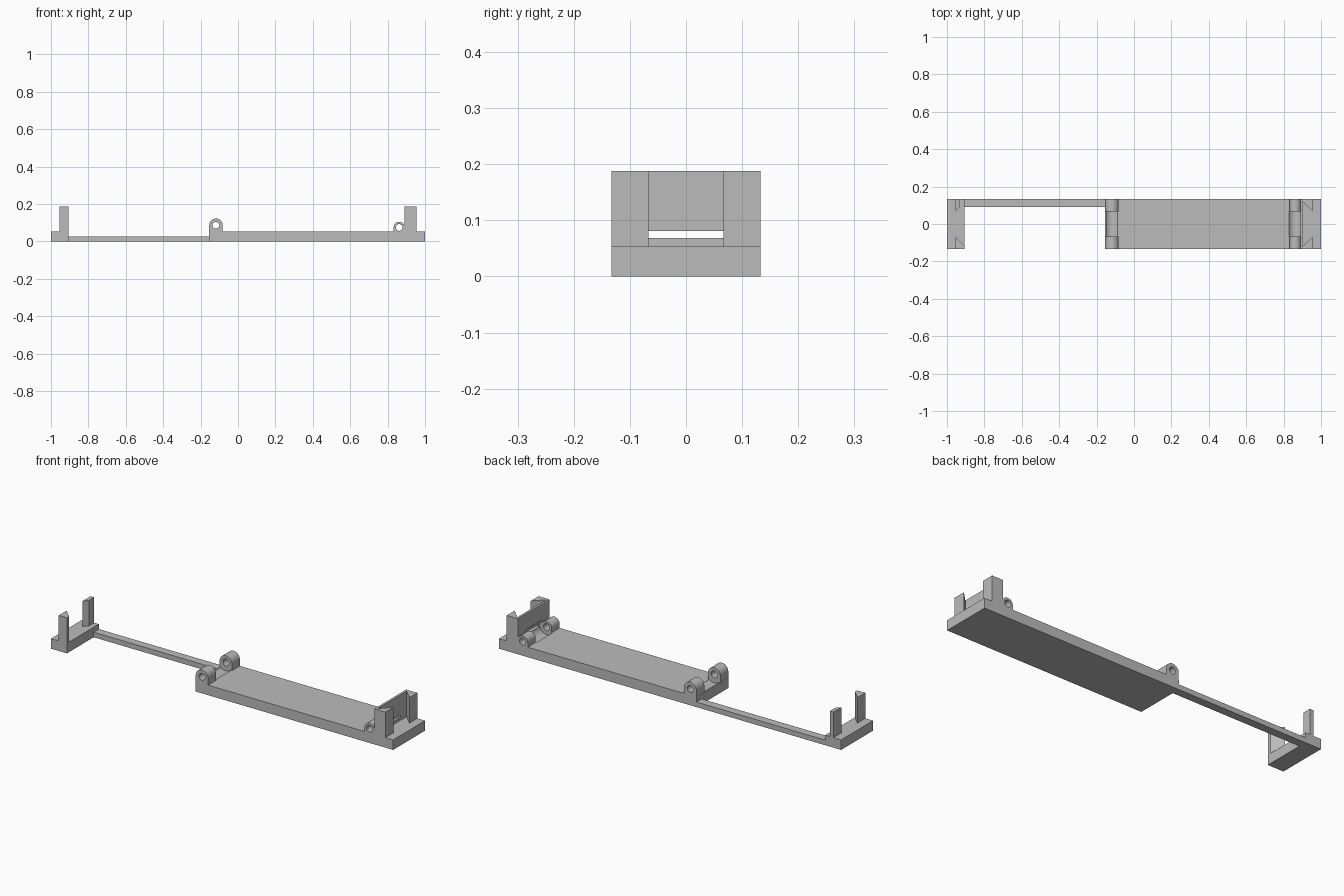
import bpy, bmesh, math

if "Cube" in bpy.data.objects:
    bpy.data.objects.remove(bpy.data.objects["Cube"], do_unlink=True)

GREY = bpy.data.materials.new("plain grey")
GREY.use_nodes = True
colour = (0.5, 0.5, 0.5, 1)
GREY.diffuse_color = colour
GREY.node_tree.nodes["Principled BSDF"].inputs["Base Color"].default_value = colour

W = 0.133      # half width of the whole part
GAP = 0.067    # half width of the hinge gap and slot mouths
BASE = 0.053   # base thickness
TOP = 0.188    # post height


def prism(name, points, start, end, axis):
    """Extrude a flat profile along 'y' (points are x, z) or 'z' (points are x, y)."""
    def place(p, d):
        return (p[0], d, p[1]) if axis == "y" else (p[0], p[1], d)
    bm = bmesh.new()
    low = [bm.verts.new(place(p, start)) for p in points]
    high = [bm.verts.new(place(p, end)) for p in points]
    bm.faces.new(low)
    bm.faces.new(high)
    for i in range(len(points)):
        j = (i + 1) % len(points)
        bm.faces.new((low[i], low[j], high[j], high[i]))
    bmesh.ops.recalc_face_normals(bm, faces=bm.faces)
    mesh = bpy.data.meshes.new(name)
    bm.to_mesh(mesh)
    bm.free()
    mesh.materials.append(GREY)
    obj = bpy.data.objects.new(name, mesh)
    bpy.context.collection.objects.link(obj)
    return obj


def box(name, x0, x1, y0, y1, z0, z1):
    return prism(name, [(x0, y0), (x1, y0), (x1, y1), (x0, y1)], z0, z1, "z")


def arc(cx, cz, r, sweep, steps):
    return [(cx + r * math.cos(sweep * i / steps), cz + r * math.sin(sweep * i / steps))
            for i in range(steps + 1)]


def activate(obj):
    bpy.ops.object.select_all(action="DESELECT")
    obj.select_set(True)
    bpy.context.view_layer.objects.active = obj


def cut_cylinder(obj, cx, cz, r, half):
    """Cut a cylinder lying along y out of an object."""
    cutter = prism("cutter", arc(cx, cz, r, math.tau, 48)[:-1], -half, half, "y")
    cutter.hide_render = True
    mod = obj.modifiers.new("cut", "BOOLEAN")
    mod.operation = "DIFFERENCE"
    mod.solver = "EXACT"
    mod.object = cutter
    activate(obj)
    bpy.ops.object.modifier_apply(modifier=mod.name)
    bpy.data.objects.remove(cutter, do_unlink=True)


# Main plate, end wall, thin connecting arm and far foot
plate = box("main_plate", -0.155, 1, -W, W, 0, BASE)
wall = box("end_wall", 0.89, 0.902, -W, W, BASE, TOP)
box("connecting_arm", -0.907, -0.155, 0.09, W, 0, 0.027)
box("end_foot", -1, -0.907, -W, W, 0, BASE)

# Hinges: x centre, z centre, lug radius, clearance radius
for side, cx, cz, r, clear in (("inner", -0.118, 0.087, 0.036, 0.045),
                               ("outer", 0.862, 0.075, 0.03, 0.0405)):
    cut_cylinder(plate, cx, cz, clear, GAP)
    if side == "outer":
        cut_cylinder(wall, cx, cz, clear, GAP)
    profile = arc(cx, cz, r, math.pi, 24) + [(cx - r, BASE), (cx + r, BASE)]
    for end, y0, y1 in (("front", -W, -GAP), ("back", GAP, W)):
        lug = prism(f"{side}_hinge_lug_{end}", profile, y0, y1, "y")
        cut_cylinder(lug, cx, cz, 0.018, 0.2)
        activate(lug)
        bpy.ops.object.shade_smooth_by_angle(angle=math.radians(30))
activate(plate)
bpy.ops.object.shade_smooth_by_angle(angle=math.radians(30))

# Dovetail posts at the walled end
for end, s in (("front", -1), ("back", 1)):
    prism(f"wall_post_{end}",
          [(0.955, s * W), (0.955, s * GAP), (0.902, s * 0.12), (0.902, s * W)],
          BASE, TOP, "z")

# Dovetail posts on the far foot, the back one cut short beside the arm
prism("foot_post_front", [(-0.955, -W), (-0.955, -GAP), (-0.907, -0.115), (-0.907, -W)],
      BASE, TOP, "z")
prism("foot_post_back", [(-0.955, W), (-0.955, GAP), (-0.934, 0.089), (-0.934, W)],
      BASE, TOP, "z")
